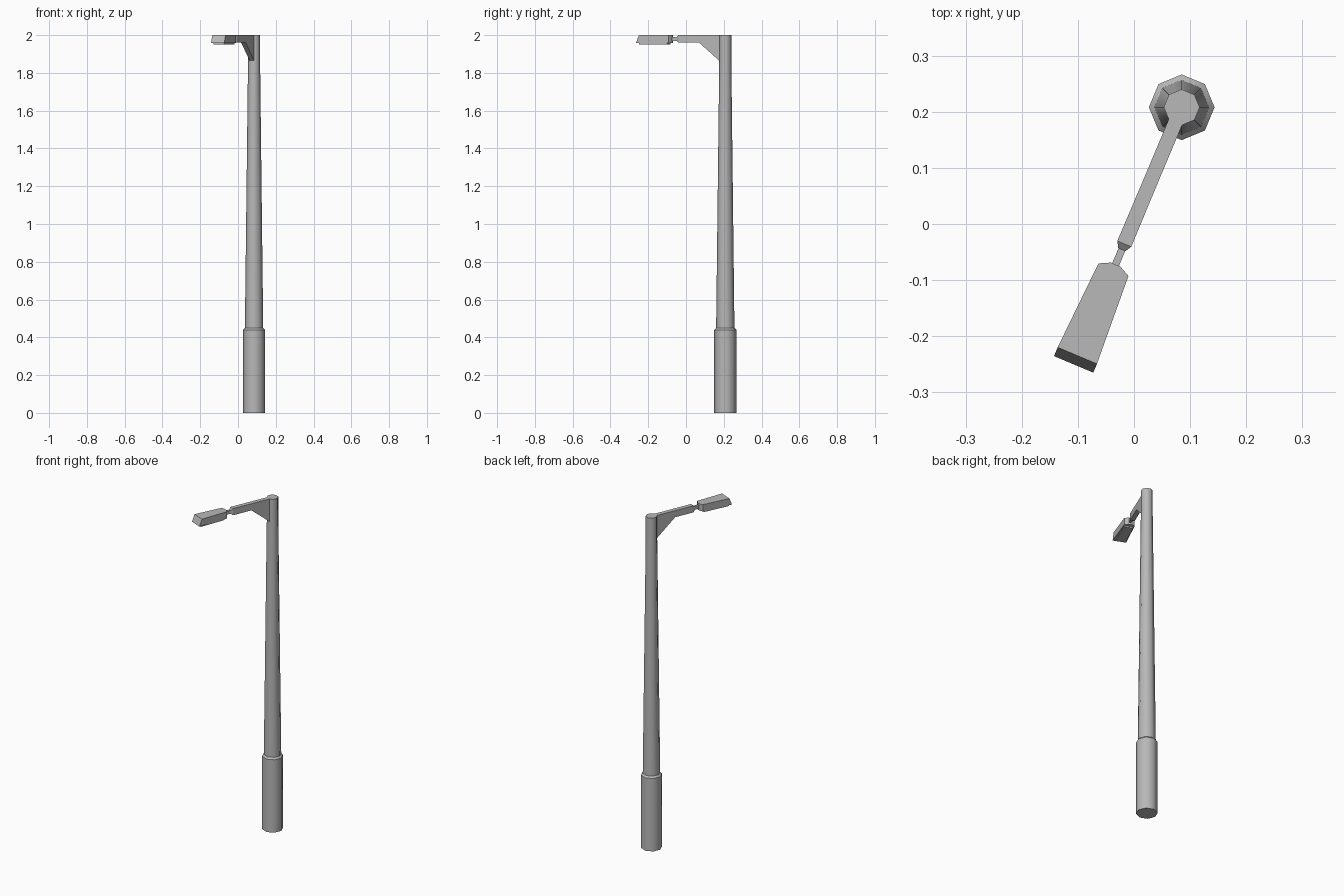
import bpy, bmesh, math
from mathutils import Matrix

if "Cube" in bpy.data.objects:
    bpy.data.objects.remove(bpy.data.objects["Cube"])

# Local frame: pole axis at the origin, arm runs along +X
PLACE = Matrix.Translation((0.085, 0.208, 0)) @ Matrix.Rotation(math.radians(-112.8), 4, 'Z')

# Dark grey metal for the whole lamp
METAL = bpy.data.materials.new("grey_metal")
METAL.diffuse_color = (0.48, 0.48, 0.48, 1)
METAL.use_nodes = True
METAL.node_tree.nodes["Principled BSDF"].inputs["Base Color"].default_value = METAL.diffuse_color


def loft(name, rings, matrix=PLACE, round_sides=False):
    """Skin a list of equal-length point rings and cap both ends."""
    bm = bmesh.new()
    loops = [[bm.verts.new(p) for p in ring] for ring in rings]
    n = len(loops[0])
    for a, b in zip(loops, loops[1:]):
        for i in range(n):
            j = (i + 1) % n
            bm.faces.new((a[i], a[j], b[j], b[i])).smooth = round_sides
    bm.faces.new(loops[0])
    bm.faces.new(loops[-1])
    bmesh.ops.recalc_face_normals(bm, faces=bm.faces)
    # Keep the horizontal rims crisp when the sides are smooth
    for e in bm.edges:
        if abs(e.verts[0].co.z - e.verts[1].co.z) < 1e-5:
            e.smooth = False
    me = bpy.data.meshes.new(name)
    bm.to_mesh(me)
    bm.free()
    me.transform(matrix)
    me.materials.append(METAL)
    ob = bpy.data.objects.new(name, me)
    bpy.context.collection.objects.link(ob)
    return ob


def octagon(r, z):
    return [(r * math.cos(i * math.pi / 4), r * math.sin(i * math.pi / 4), z) for i in range(8)]


def section(x, half, z0, z1):
    return [(x, -half, z0), (x, half, z0), (x, half, z1), (x, -half, z1)]


def outline(half_plan, z, slant=0.0):
    """Mirror a half plan (x, half width) into a closed ring; slant pulls in the far end."""
    pts = [(x, y) for x, y in half_plan] + [(x, -y) for x, y in reversed(half_plan)]
    far = max(x for x, _ in pts)
    return [(x - (slant if x == far else 0), y, z) for x, y in pts]


# Octagonal pole: wide base sleeve, chamfered lip, tapered shaft
upright = Matrix.Translation((0.085, 0.208, 0))
loft("base_sleeve", [octagon(0.0585, 0), octagon(0.0585, 0.44), octagon(0.0485, 0.45)], upright, True)
loft("shaft", [octagon(0.0485, 0.449), octagon(0.032, 1.86), octagon(0.032, 2.0)], upright, True)

# Arm with triangular brace underneath, narrowing to a thin neck
loft("arm", [section(0.02, 0.013, 1.86, 2.0), section(0.03, 0.013, 1.865, 2.0),
             section(0.145, 0.013, 1.96, 2.0), section(0.264, 0.0135, 1.96, 2.0),
             section(0.275, 0.007, 1.97, 1.99)])
loft("neck", [section(0.27, 0.0065, 1.97, 1.99), section(0.31, 0.0065, 1.97, 1.99)])

# Lamp head: flared plan, chamfered back, sloping far end
head = [(0.304, 0.009), (0.314, 0.029), (0.497, 0.038)]
loft("lamp_head", [outline(head, 1.959), outline(head, 2.0, 0.017)])

# Lens panel below the head
lens = [(0.325, 0.024), (0.483, 0.031)]
loft("lens", [outline(lens, 1.951), outline(lens, 1.965)])
